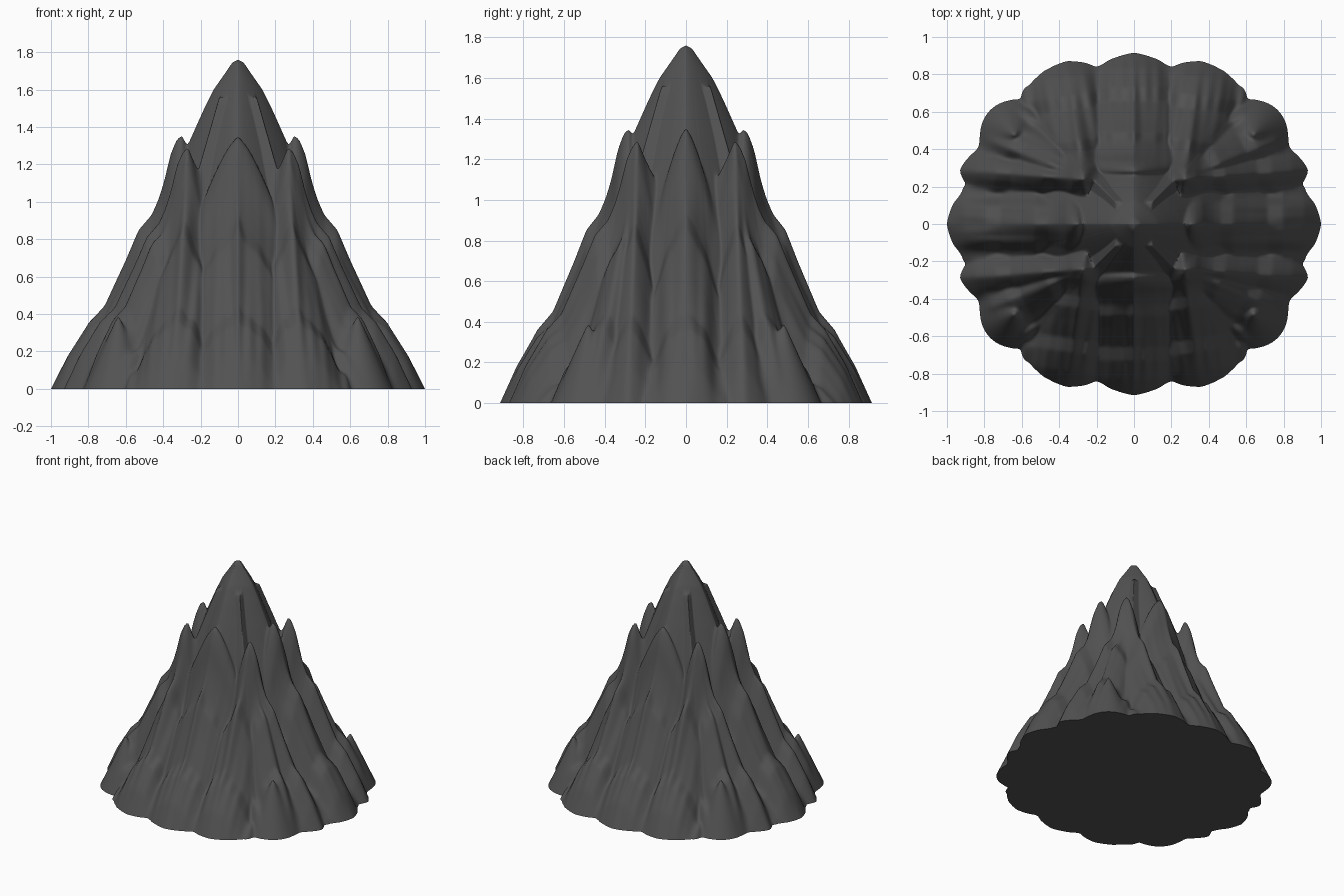
import bpy, bmesh, math
from mathutils import Vector, noise

if "Cube" in bpy.data.objects:
    bpy.data.objects.remove(bpy.data.objects["Cube"], do_unlink=True)

SEGMENTS, RINGS = 440, 100

# Ridge line from a side peak (0) down to the foot (1), and the summit cone by radius
RIDGE = [(0, 1.355), (.04, 1.33), (.086, 1.25), (.136, 1.1), (.18, 1.0), (.23, .92), (.33, .84),
         (.43, .68), (.59, .45), (.71, .37), (.87, .19), (1, 0), (1.3, -.45)]
SUMMIT = [(0, 1.76), (.03, 1.745), (.06, 1.7), (.13, 1.6), (.18, 1.5), (.225, 1.4),
          (.265, 1.31), (.35, 1.1), (1, -.5)]

# Buttresses of one quarter: peak, foot, peak height, half width at peak and at foot
BUTTRESSES = [
    ((.30, 0), (1, 0), 1.355, .12, .20),
    ((0, .28), (0, .915), 1.35, .18, .21),
    ((.27, .24), (.93, .285), 1.285, .09, .12),
    ((.27, .24), (.36, .87), 1.285, .09, .22),
    ((.28, .25), (.81, .50), 1.18, .09, .22),
]
FOOTHILL = Vector((.64, .48))


def lookup(table, u):
    for (a, za), (b, zb) in zip(table, table[1:]):
        if u <= b:
            return za + (zb - za) * (u - a) / (b - a)
    return table[-1][1] - 1.5 * (u - table[-1][0])


def blend_max(a, b, k=.035):
    # larger of two heights, with a softened valley between them
    h = max(k - abs(a - b), 0) / k
    return max(a, b) + h * h * k / 4


def buttress_height(p, peak, foot, top, w_peak, w_foot):
    start = Vector(peak)
    axis = Vector(foot) - start
    length = axis.length
    axis.normalize()
    along = (p - start).dot(axis)
    across = (p - start).cross(axis)
    u = along / length
    k = min(max(u, 0), 1)
    width = w_peak + (w_foot - w_peak) * k
    drop = (.33 - .17 * k) * (abs(across) / width) ** 1.4
    if u < 0:
        return top + 2 * along - drop
    z = lookup(RIDGE, u)
    z *= 1 + (top / 1.355 - 1) * (1 - k)
    # weathered flutes running down the slope
    flute = noise.noise(Vector((across * 18, along * 2, top * 7 + w_foot * 40)))
    return z - drop + .05 * flute * min(1, max(0, z) * 3) * min(1, k * 5)


def height(x, y):
    x, y = abs(x), abs(y)
    p = Vector((x, y))
    z = lookup(SUMMIT, (x ** 1.3 + y ** 1.3) ** (1 / 1.3))
    z = max(z, 1.56 - 3.5 * max(0, x - .10, y - .12))
    z = max(z, .4 - 2.2 * (p - FOOTHILL).length)
    for b in BUTTRESSES:
        z = blend_max(z, buttress_height(p, *b))
    return z


def foot_radius(c, s):
    step, r = .005, 1.1
    previous = height(r * c, r * s)
    while r > .3:
        z = height((r - step) * c, (r - step) * s)
        if z > 0:
            return r - step * previous / (previous - z)
        r, previous = r - step, z
    return r


# Rock surface: rings from the lobed foot up to the summit
bm = bmesh.new()
tip = bm.verts.new((0, 0, height(0, 0)))
columns = []
for i in range(SEGMENTS):
    a = math.tau * i / SEGMENTS
    c, s = math.cos(a), math.sin(a)
    edge = foot_radius(c, s)
    column = []
    for j in range(1, RINGS + 1):
        r = edge * j / RINGS
        z = max(0, height(r * c, r * s)) if j < RINGS else 0
        column.append(bm.verts.new((r * c, r * s, z)))
    columns.append(column)
for i, a in enumerate(columns):
    b = columns[(i + 1) % SEGMENTS]
    bm.faces.new((tip, a[0], b[0]))
    for j in range(RINGS - 1):
        bm.faces.new((a[j], a[j + 1], b[j + 1], b[j]))

# Soften the rock a little, keeping the foot and the tip in place
rock_verts = [v for col in columns for v in col[:-1]]
bmesh.ops.smooth_vert(bm, verts=rock_verts, factor=.5, use_axis_z=True)

# Flat underside
bm.faces.new([col[-1] for col in reversed(columns)])

mesh = bpy.data.meshes.new("mountain")
bm.to_mesh(mesh)
bm.free()
mountain = bpy.data.objects.new("mountain", mesh)
bpy.context.collection.objects.link(mountain)

# Dark grey rock
rock = bpy.data.materials.new("dark_grey_rock")
rock.use_nodes = True
colour = (.085, .085, .085, 1)
rock.diffuse_color = colour
rock.node_tree.nodes["Principled BSDF"].inputs["Base Color"].default_value = colour
mesh.materials.append(rock)

bpy.ops.object.select_all(action="DESELECT")
mountain.select_set(True)
bpy.context.view_layer.objects.active = mountain
bpy.ops.object.shade_smooth_by_angle(angle=math.radians(80))
